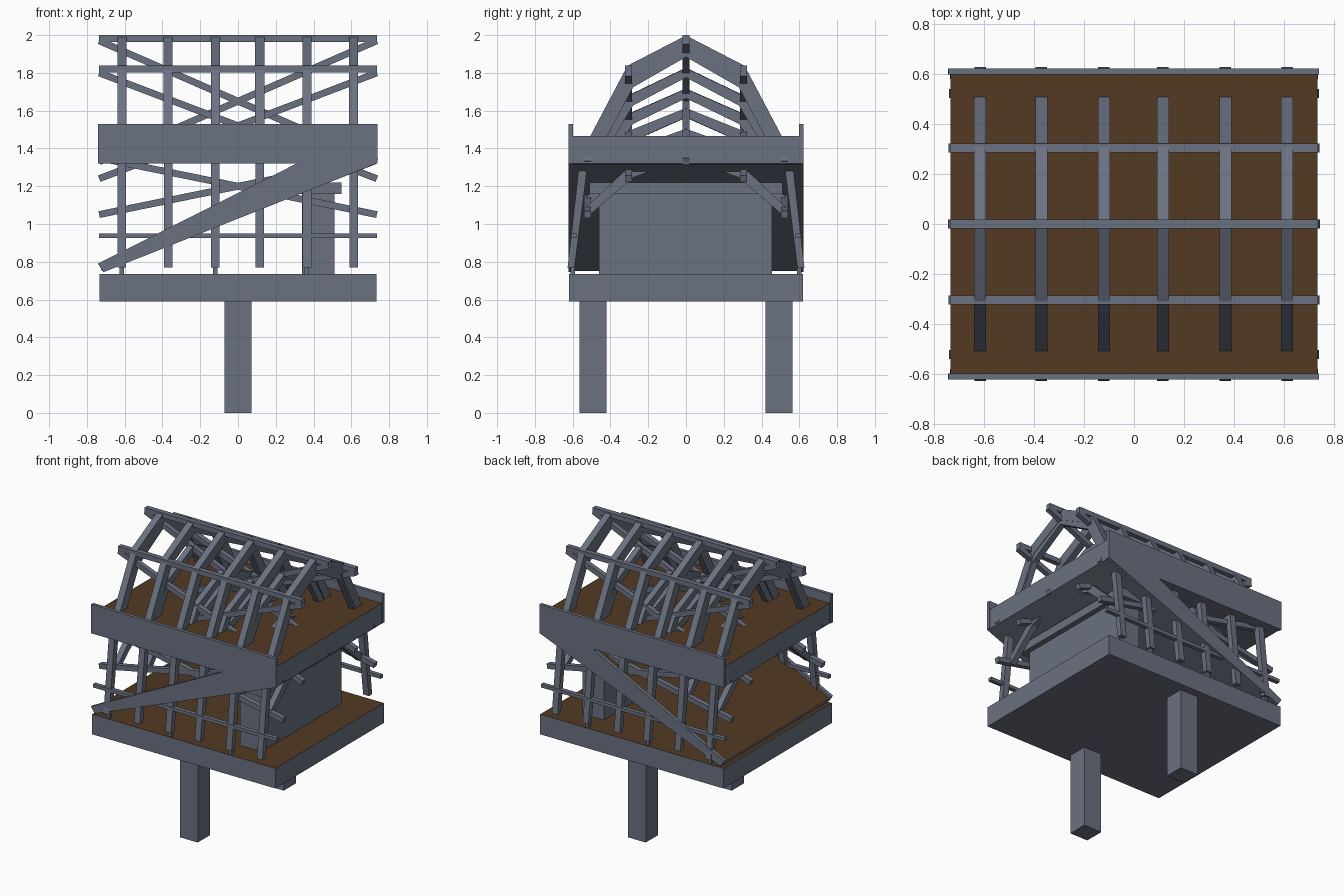
import bpy, bmesh
from mathutils import Vector

if "Cube" in bpy.data.objects:
    bpy.data.objects.remove(bpy.data.objects["Cube"])


def material(name, rgb):
    m = bpy.data.materials.new(name)
    m.diffuse_color = (*rgb, 1)
    m.use_nodes = True
    m.node_tree.nodes["Principled BSDF"].inputs["Base Color"].default_value = m.diffuse_color
    return m


GREY = material("slate grey", (0.145, 0.165, 0.22))
BROWN = material("floor brown", (0.085, 0.042, 0.016))


def finish(name, bm, brown_top=False):
    """Turn a bmesh into an object, optionally with brown upward faces."""
    bmesh.ops.recalc_face_normals(bm, faces=bm.faces)
    me = bpy.data.meshes.new(name)
    me.materials.append(GREY)
    if brown_top:
        me.materials.append(BROWN)
        bm.normal_update()
        for f in bm.faces:
            f.material_index = 1 if f.normal.z > 0.7 else 0
    bm.to_mesh(me)
    bm.free()
    ob = bpy.data.objects.new(name, me)
    bpy.context.collection.objects.link(ob)
    return ob


def prism(name, pts, axis, lo, hi, brown_top=False):
    """Extrude a profile along x (pts are y,z) or along y (pts are x,z)."""
    bm = bmesh.new()
    if axis == 'x':
        vs = [bm.verts.new((lo, a, b)) for a, b in pts]
        step = Vector((hi - lo, 0, 0))
    else:
        vs = [bm.verts.new((a, lo, b)) for a, b in pts]
        step = Vector((0, hi - lo, 0))
    face = bm.faces.new(vs)
    geo = bmesh.ops.extrude_face_region(bm, geom=[face])['geom']
    bmesh.ops.translate(bm, vec=step,
                        verts=[v for v in geo if isinstance(v, bmesh.types.BMVert)])
    return finish(name, bm, brown_top)


def box(name, x0, x1, y0, y1, z0, z1, brown_top=False):
    return prism(name, [(x0, z0), (x1, z0), (x1, z1), (x0, z1)], 'y', y0, y1, brown_top)


def long_beam(name, y, za, zb, h=0.036, w=0.036):
    """Beam along the length, za at the left end and zb at the right end."""
    d = Vector((2 * L, zb - za)).normalized()
    n = Vector((-d.y, d.x)) * h / 2
    a, b = Vector((-L, za)), Vector((L, zb))
    prism(name, [tuple(a - n), tuple(b - n), tuple(b + n), tuple(a + n)],
          'y', y - w / 2, y + w / 2)


def rafter_ring(name, half, x, w):
    """Gambrel frame from half a profile, outer then inner, ridge to ridge."""
    outer, inner = half[:3], half[3:]
    left = [(-y, z) for y, z in reversed(outer[1:])]
    left_in = [(-y, z) for y, z in reversed(inner[:-1])]
    prism(name, outer + inner + left_in + left, 'x', x - w / 2, x + w / 2)


L = 0.735
FRAMES = [-0.615, -0.37, -0.12, 0.115, 0.365, 0.612]

# Decks
box("lower_deck", -0.733, 0.733, -0.62, 0.62, 0.59, 0.735, True)
box("upper_deck", -0.733, 0.733, -0.598, 0.598, 1.32, 1.465, True)

# Room at the right end with its cap
box("room", 0.34, 0.51, -0.46, 0.455, 0.735, 1.16)
box("room_cap", 0.33, 0.548, -0.51, 0.51, 1.16, 1.22)

# Ramp rising from the left end to the upper deck
prism("ramp", [(-0.72, 0.75), (0.733, 1.318), (0.39, 1.325), (-0.73, 0.775)],
      'y', -0.598, 0.598, True)

for s, side in ((-1, "front"), (1, "back")):
    # Supporting pier
    box("pier_" + side, -0.072, 0.072, s * 0.492 - 0.071, s * 0.492 + 0.071, 0, 0.59)
    # Deck side board and ramp side board
    ya, yb = sorted((s * 0.597, s * 0.622))
    box("side_board_" + side, -0.74, 0.738, ya, yb, 1.32, 1.53)
    prism("ramp_board_" + side,
          [(-0.712, 0.745), (0.733, 1.32), (0.32, 1.325), (-0.742, 0.79)], 'y', ya, yb)
    # Wall posts leaning inward
    for x in FRAMES:
        prism("wall_post_" + side,
              [(s * 0.59, 0.77), (s * 0.627, 0.77), (s * 0.565, 1.32), (s * 0.52, 1.32)],
              'x', x - 0.023, x + 0.023)
    for x in FRAMES[::2]:
        box("post_foot_" + side, x - 0.012, x + 0.012,
            s * 0.6 - 0.012, s * 0.6 + 0.012, 0.73, 0.78)
    # Wall rail and roof purlin
    long_beam("wall_rail_" + side, s * 0.595, 0.937, 0.937, 0.024, 0.03)
    long_beam("purlin_" + side, s * 0.304, 1.82, 1.82)
    # Crossing diagonals at purlin and eave
    for a, b in ((0, 1), (1, 0)):
        zp, ze = (1.80, 1.24), (1.35, 1.05)
        long_beam("purlin_diagonal_" + side, s * 0.304, zp[a], zp[b])
        long_beam("eave_diagonal_" + side, s * 0.522, ze[a], ze[b])

# Ridge and its crossing diagonals
long_beam("ridge", 0, 1.982, 1.982)
long_beam("ridge_diagonal", 0, 1.97, 1.33)
long_beam("ridge_diagonal", 0, 1.33, 1.97)

# Roof frames, and slanted inner frames following the diagonals
for x in FRAMES:
    rafter_ring("roof_frame",
                [(0, 1.998), (0.31, 1.838), (0.508, 1.463),
                 (0.435, 1.463), (0.265, 1.78), (0, 1.915)], x, 0.048)
    for s in (-1, 1):
        zr, zp, ze = 1.65 + s * 0.44 * x, 1.52 + s * 0.39 * x, 1.2 + s * 0.2 * x
        rafter_ring("inner_frame",
                    [(0, zr + 0.015), (0.31, zp + 0.015), (0.54, ze),
                     (0.505, ze - 0.025), (0.28, zp - 0.035), (0, zr - 0.035)], x, 0.042)
